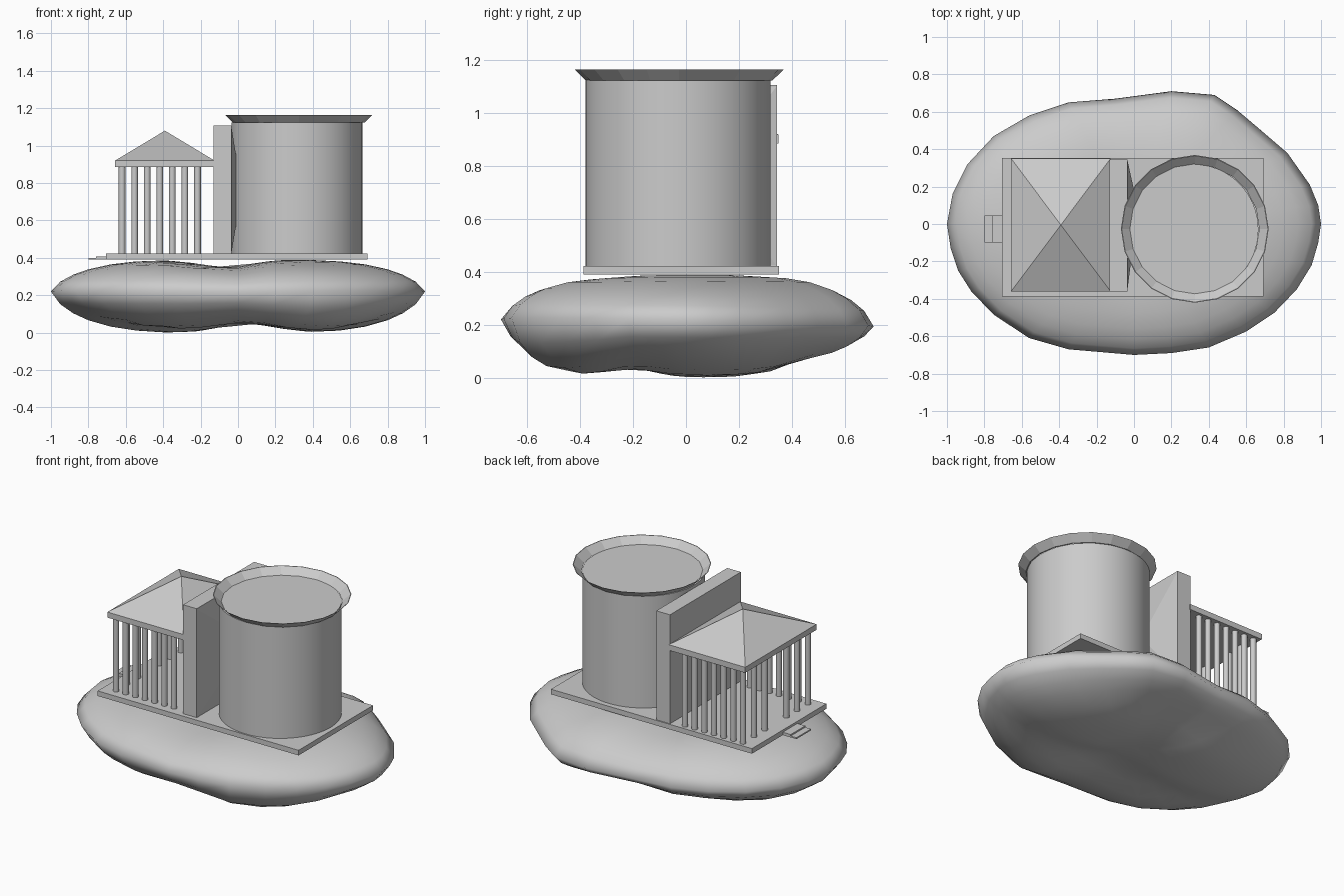
import bpy, bmesh, math

if "Cube" in bpy.data.objects:
    bpy.data.objects.remove(bpy.data.objects["Cube"])


def make(name, verts, faces, smooth=False):
    me = bpy.data.meshes.new(name)
    me.from_pydata(verts, [], faces)
    bm = bmesh.new()
    bm.from_mesh(me)
    bmesh.ops.recalc_face_normals(bm, faces=bm.faces)
    bm.to_mesh(me)
    bm.free()
    ob = bpy.data.objects.new(name, me)
    bpy.context.collection.objects.link(ob)
    if smooth:
        bpy.ops.object.select_all(action='DESELECT')
        ob.select_set(True)
        bpy.context.view_layer.objects.active = ob
        bpy.ops.object.shade_smooth_by_angle(angle=math.radians(40))
    return ob


def box(name, x0, x1, y0, y1, z0, z1):
    v = [(x, y, z) for z in (z0, z1) for x, y in ((x0, y0), (x1, y0), (x1, y1), (x0, y1))]
    return make(name, v, [(0, 1, 2, 3), (4, 5, 6, 7), (0, 1, 5, 4),
                          (1, 2, 6, 5), (2, 3, 7, 6), (3, 0, 4, 7)])


def lathe(name, cx, cy, profile, n, smooth=False, caps=True, closed=False):
    v = [(cx + r * math.cos(2 * math.pi * i / n), cy + r * math.sin(2 * math.pi * i / n), z)
         for r, z in profile for i in range(n)]
    m = len(profile)
    f = [(k * n + i, k * n + (i + 1) % n, (k + 1) % m * n + (i + 1) % n, (k + 1) % m * n + i)
         for k in range(m if closed else m - 1) for i in range(n)]
    if caps:
        f += [tuple(range(n)), tuple(range((m - 1) * n, m * n))]
    return make(name, v, f, smooth)


# Boulder base: outline swept inward to a lumpy top and underside
outline = [(1, 0), (.985, .1), (.94, .21), (.82, .38), (.68, .5), (.55, .61), (.43, .69), (.2, .71),
           (-.1, .67), (-.35, .65), (-.56, .58), (-.75, .47), (-.89, .32), (-.97, .16), (-1, 0),
           (-.98, -.13), (-.94, -.25), (-.87, -.36), (-.75, -.485), (-.56, -.61), (-.35, -.67),
           (0, -.7), (.2, -.69), (.4, -.66), (.6, -.575), (.75, -.475), (.87, -.35), (.95, -.22),
           (.985, -.1)]


def bell(v, c, w):
    return math.exp(-((v - c) / w) ** 2)


def rock_z(x, y, t, ex, ey, top):
    edge = .205 - .015 * ey / .7 + .015 * abs(ex)
    if top:
        f = (1 - t ** 4) ** .7
        dip = .04 * bell(x, -.07, .2) + .006 * bell(y, -.35, .2)
        return min(.388, edge + (.392 - edge) * f - dip * f)
    # the underside is fullest towards the front right
    full = 3 * max(0, -ey / .7) * min(1, max(0, .3 + 1.5 * ex))
    f = (1 - t ** (4 + full)) ** .7
    back = .045 / (1 + math.exp(-(y - .37) / .05))
    lift = .05 * bell(x, .05, .22) + .03 * bell(y, -.2, .12) + back
    return max(0, edge * (1 - f) + (lift - .004) * f)


n = len(outline)
half = [.12, .25, .4, .55, .68, .8, .88, .95]
ts = half + [1] + half[::-1]
verts = []
for k, t in enumerate(ts):
    for ex, ey in outline:
        x, y = ex * t, ey * t
        verts.append((x, y, rock_z(x, y, t, ex, ey, k > len(half))))
faces = [(k * n + i, k * n + (i + 1) % n, (k + 1) * n + (i + 1) % n, (k + 1) * n + i)
         for k in range(len(ts) - 1) for i in range(n)]
faces += [tuple(range(n)), tuple(range(n * (len(ts) - 1), n * len(ts)))]
rock = make("rock_base", verts, faces)
for p in rock.data.polygons:
    p.use_smooth = True

# Floor slab and entrance steps
box("floor_slab", -.705, .693, -.388, .352, .39, .422)
box("step_upper", -.76, -.70, -.10, .045, .39, .408)
box("step_lower", -.80, -.755, -.10, .045, .39, .399)

# Drum-shaped hall with flared rim
lathe("drum", .315, -.03, [(.35, .42), (.35, 1.125)], 64, smooth=True)
lathe("drum_rim", .325, -.026, [(.352, 1.123), (.395, 1.165), (.391, 1.165), (.345, 1.123)],
      20, caps=False, closed=True)

# Wall between porch and drum, with shallow pyramid backing
box("wall", -.13, -.035, -.36, .345, .42, 1.107)
make("wall_backing", [(-.036, -.36, .42), (-.036, .345, .42), (-.036, .345, 1.105),
                      (-.036, -.36, 1.105), (.02, .09, .76)],
     [(0, 1, 2, 3), (0, 1, 4), (1, 2, 4), (2, 3, 4), (3, 0, 4)])

# Porch roof: eave slab and hipped pyramid
box("roof_eave", -.657, -.125, -.36, .35, .885, .92)
make("roof", [(-.657, -.36, .92), (-.125, -.36, .92), (-.125, .35, .92),
              (-.657, .35, .92), (-.391, -.005, 1.08)],
     [(0, 1, 2, 3), (0, 1, 4), (1, 2, 4), (2, 3, 4), (3, 0, 4)])

# Porch columns: two side rows, plus front pairs flanking the steps
spots = [(-.62 + .0672 * i, -.004 + s * .322) for i in range(7) for s in (-1, 1)]
spots += [(-.62, -.004 + s * d) for d in (.107, .214) for s in (-1, 1)]
for i, (x, y) in enumerate(spots):
    lathe(f"column_{i + 1}", x, y, [(.0178, .42), (.0178, .887)], 16, smooth=True)
